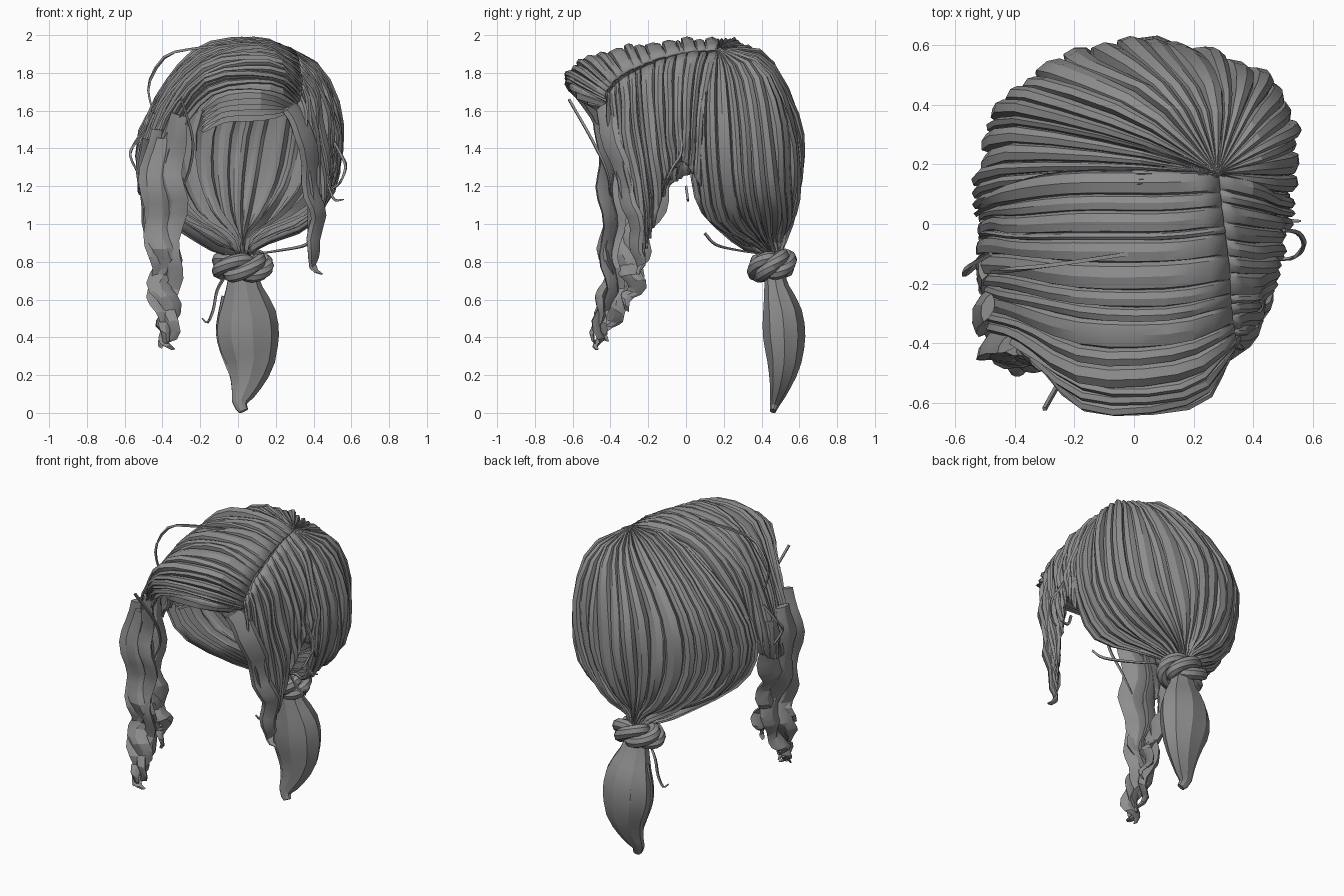
import bpy, bmesh, math, random
from mathutils import Vector as V

random.seed(4)
hair = bpy.data.materials.new("grey_hair")
hair.diffuse_color = (0.27, 0.27, 0.27, 1)
CENTRE = V((0, 0.05, 1.4))


def spline(pts, t):
    """Point on a smooth curve through pts (vectors or numbers), t in 0..1."""
    n = len(pts) - 1
    i = min(int(t * n), n - 1)
    f = t * n - i
    b, c = pts[i], pts[i + 1]
    a = pts[i - 1] if i else b * 2 - c
    d = pts[i + 2] if i + 2 <= n else c * 2 - b
    return 0.5 * (2 * b + (c - a) * f + (2 * a - 5 * b + 4 * c - d) * f * f
                  + (3 * b - a - 3 * c + d) * f ** 3)


def skin(name, rows, wrap=False, closed=False, caps=False, thick=0, angle=24):
    """Quads over a grid of points; wrap joins each row, closed joins last row to first."""
    bm = bmesh.new()
    grid = [[bm.verts.new(p) for p in r] for r in rows]
    n, m = len(grid), len(grid[0])
    for i in range(n if closed else n - 1):
        for j in range(m if wrap else m - 1):
            a, b = grid[i], grid[(i + 1) % n]
            k = (j + 1) % m
            bm.faces.new((a[j], a[k], b[k], b[j]))
    if caps:
        bm.faces.new(grid[0])
        bm.faces.new(grid[-1])
    if wrap:
        bmesh.ops.recalc_face_normals(bm, faces=bm.faces)
    else:
        bm.normal_update()
        if sum(f.normal.dot(f.calc_center_median() - CENTRE) * f.calc_area() for f in bm.faces) < 0:
            bmesh.ops.reverse_faces(bm, faces=bm.faces)
    me = bpy.data.meshes.new(name)
    bm.to_mesh(me)
    bm.free()
    me.materials.append(hair)
    ob = bpy.data.objects.new(name, me)
    bpy.context.collection.objects.link(ob)
    if thick:
        mod = ob.modifiers.new("thickness", 'SOLIDIFY')
        mod.thickness, mod.offset = thick, -1
    bpy.ops.object.select_all(action='DESELECT')
    ob.select_set(True)
    bpy.context.view_layer.objects.active = ob
    bpy.ops.object.shade_smooth_by_angle(angle=math.radians(angle))
    return ob


def sheet(name, guides, strands, steps=13, amp=0.03, end_amp=0.4):
    """Shell of overlapping strands blended between guide curves."""
    guides = [[V(p) for p in g] for g in guides]
    edges = [0] + [(k + random.uniform(-.32, .32)) / strands for k in range(1, strands)] + [1]
    across = []
    for k in range(strands):
        lift, phase = random.uniform(.6, 1.25), random.uniform(0, 6.3)
        for f, h in ((0, -.2), (.12, .45), (.5, .8), (.93, .55)):
            across.append((edges[k] + f * (edges[k + 1] - edges[k]), h * lift, phase))

    def base(s, t):
        return spline([spline(g, t) for g in guides], s)
    rows = []
    for s, h, ph in across:
        row = []
        for i in range(steps + 1):
            t = i / steps
            p = base(s, t)
            e = 0.02
            du = base(min(s + e, 1), t) - base(max(s - e, 0), t)
            dv = base(s, min(t + e, 1)) - base(s, max(t - e, 0))
            nrm = du.cross(dv)
            nrm = nrm.normalized() if nrm.length > 1e-7 else (p - CENTRE).normalized()
            if nrm.dot(p - CENTRE) < 0:
                nrm = -nrm
            env = min(1, t * 5 + .25) * min(1, (1 - t) * 5 + end_amp)
            row.append(p + nrm * amp * env * (h - .45 + .25 * math.sin(t * 15 + ph)))
        rows.append(row)
    return skin(name, rows, thick=0.015)


def lock(name, pts, widths, side, flat=0.45, steps=16, sides=8, wave=0.0, ridge=0.0, phase=0.0):
    """Tapering lock swept along a path; side is the wide direction."""
    pts = [V(p) for p in pts]
    rows = []
    for i in range(steps + 1):
        t = i / steps
        c = spline(pts, t)
        tan = (spline(pts, min(t + .02, 1)) - spline(pts, max(t - .02, 0))).normalized()
        x = V(side)
        x = (x - tan * x.dot(tan)).normalized()
        y = tan.cross(x)
        w = max(spline(widths, t), .003)
        c = c + (x * math.sin(t * 25 + phase) + y * math.cos(t * 25 + phase)) * wave * min(1, t * 3)
        row = []
        for j in range(sides):
            a = math.tau * j / sides
            r = w * (1 - ridge * (j % 2))
            row.append(c + x * r * math.cos(a) + y * r * flat * math.sin(a))
        rows.append(row)
    return skin(name, rows, wrap=True, caps=True)


# Back of the hair: strands from the crown gathered at the tie
C, T = (.28, .17, 1.93), (.02, .46, .82)
back = [
    [(.42, .08, 1.78), (.51, .05, 1.5), (.51, .06, 1.25), (.4, .11, 1.02), (.2, .3, .91)],
    [(.45, .24, 1.8), (.54, .28, 1.52), (.52, .3, 1.22), (.37, .34, 1.02), (.15, .4, .92)],
    [(.4, .38, 1.82), (.46, .47, 1.52), (.41, .5, 1.2), (.24, .51, 1.02), (.09, .49, .92)],
    [(.24, .42, 1.85), (.14, .58, 1.57), (.09, .61, 1.3), (.05, .58, 1.06), (.03, .52, .93)],
    [(.06, .42, 1.9), (-.2, .54, 1.6), (-.24, .56, 1.3), (-.16, .54, 1.06), (-.03, .5, .92)],
    [(-.02, .3, 1.95), (-.38, .4, 1.65), (-.45, .38, 1.32), (-.32, .41, 1.06), (-.09, .45, .91)],
    [(-.05, .2, 1.96), (-.44, .2, 1.63), (-.52, .16, 1.3), (-.4, .21, 1.05), (-.14, .35, .9)],
    [(-.05, .12, 1.95), (-.45, .06, 1.6), (-.52, .02, 1.3), (-.42, .08, 1.06), (-.18, .28, .88)]]
ring = [V((.02, .46, .84)) + V((math.cos(a), math.sin(a), 0)) * .05
        for a in [math.radians(-40 + 260 * k / 7) for k in range(8)]]
sheet("back_hair", [[C] + g + [r] for g, r in zip(back, ring)], 26, steps=15, amp=.038)

# Top hair swept from the parting over to the left, rolled under at the front
sweep = [
    [(.28, .18, 1.92), (.08, .18, 1.98), (-.2, .18, 1.92), (-.4, .15, 1.72), (-.49, .1, 1.48), (-.52, .08, 1.28)],
    [(.3, .02, 1.92), (.1, 0, 1.98), (-.18, 0, 1.92), (-.4, -.01, 1.72), (-.49, 0, 1.46), (-.52, -.02, 1.25)],
    [(.32, -.15, 1.88), (.12, -.18, 1.96), (-.16, -.18, 1.91), (-.39, -.15, 1.7), (-.5, -.14, 1.42), (-.53, -.14, 1.17)],
    [(.33, -.3, 1.82), (.13, -.36, 1.93), (-.15, -.36, 1.88), (-.37, -.3, 1.66), (-.48, -.27, 1.4), (-.51, -.26, 1.15)],
    [(.34, -.4, 1.74), (.17, -.53, 1.86), (-.14, -.55, 1.83), (-.35, -.42, 1.61), (-.45, -.37, 1.38), (-.47, -.36, 1.15)],
    [(.33, -.43, 1.67), (.2, -.61, 1.77), (-.13, -.63, 1.76), (-.31, -.48, 1.57), (-.4, -.43, 1.36), (-.42, -.42, 1.15)],
    [(.31, -.4, 1.63), (.18, -.57, 1.71), (-.1, -.59, 1.69), (-.26, -.47, 1.55), (-.34, -.44, 1.36), (-.38, -.42, 1.15)]]
sheet("swept_top_hair", sweep, 17, steps=14, amp=.035)

# Curled ends tucked inside the front roll
for k in range(5):
    d = k * .028
    lock("roll_curl", [(.3, -.36 + d, 1.63), (.14, -.54 + d * 2, 1.7 - d), (-.06, -.53 + d * 2, 1.69 - d),
                       (-.19, -.45 + d, 1.6 - d)], [.03, .05, .05, .01], (0, .6, .8), steps=8, sides=6)

# Right side from the parting, with a short lock in front of the ear
right = [
    [(.28, .18, 1.92), (.42, .14, 1.81), (.5, .1, 1.62), (.53, .09, 1.48), (.53, .08, 1.35), (.51, .08, 1.2)],
    [(.3, .02, 1.91), (.41, 0, 1.8), (.49, -.01, 1.62), (.51, -.01, 1.5), (.51, -.01, 1.42), (.5, -.02, 1.33)],
    [(.32, -.13, 1.87), (.41, -.14, 1.75), (.47, -.13, 1.58), (.48, -.12, 1.42), (.48, -.1, 1.3), (.46, -.1, 1.2)],
    [(.33, -.27, 1.81), (.4, -.26, 1.69), (.43, -.25, 1.5), (.46, -.21, 1.28), (.45, -.19, 1.08), (.42, -.2, .92)],
    [(.34, -.36, 1.75), (.37, -.35, 1.64), (.4, -.34, 1.46), (.42, -.29, 1.22), (.42, -.25, 1), (.4, -.23, .82)],
    [(.34, -.42, 1.68), (.34, -.42, 1.6), (.35, -.4, 1.45), (.37, -.35, 1.2), (.39, -.28, .98), (.4, -.24, .8)]]
sheet("right_side_hair", right, 13, steps=13, amp=.035)
lock("right_front_lock", [(.27, -.43, 1.62), (.35, -.4, 1.48), (.39, -.32, 1.2), (.42, -.27, 1.0),
                          (.39, -.25, .82), (.44, -.24, .73)],
     [.06, .07, .06, .055, .04, .006], (.6, .6, 0), wave=.012)

# Long wavy locks on the left
left = [
    ([(-.31, -.47, 1.58), (-.36, -.42, 1.3), (-.35, -.42, 1), (-.37, -.4, .7), (-.36, -.46, .45), (-.4, -.46, .34)], (.8, -.4, 0)),
    ([(-.42, -.4, 1.5), (-.46, -.39, 1.2), (-.42, -.39, .9), (-.42, -.39, .65), (-.39, -.46, .45), (-.36, -.46, .33)], (.7, .6, 0)),
    ([(-.49, -.28, 1.45), (-.5, -.29, 1.2), (-.43, -.32, .9), (-.38, -.31, .66), (-.4, -.4, .5), (-.39, -.43, .38)], (.3, 1, 0)),
    ([(-.5, -.14, 1.42), (-.48, -.17, 1.18), (-.42, -.25, .95), (-.36, -.28, .78), (-.33, -.28, .65), (-.34, -.33, .55)], (.2, 1, 0)),
    ([(-.38, -.42, 1.45), (-.42, -.42, 1.15), (-.38, -.42, .88), (-.4, -.42, .68), (-.36, -.47, .5), (-.41, -.48, .36)], (1, .2, 0))]
for k, (p, d) in enumerate(left):
    lock("left_long_lock", p, [.05, .085, .075, .065, .045, .012], d, wave=.022, steps=22, phase=k * .5, ridge=.12)

# Twisted hair tie: three strands coiled round a ring
for k in range(3):
    def coil(a):
        m = 1.6667 * a + math.tau * k / 3
        r = .085 + .035 * math.cos(m)
        return V((.02 + 1.12 * r * math.cos(a), .455 + .82 * r * math.sin(a),
                  .78 + .042 * math.sin(m) + .15 * r * math.sin(a)))
    rows = []
    for i in range(37):
        a = math.tau * i / 36
        tan = (coil(a + .02) - coil(a - .02)).normalized()
        x = (V((0, 0, 1)) - tan * tan.z).normalized()
        y = tan.cross(x)
        rows.append([coil(a) + .037 * (x * math.cos(b) + y * math.sin(b))
                     for b in [math.tau * j / 8 for j in range(8)]])
    skin("twisted_tie", rows, wrap=True, caps=True, angle=40)

# Ponytail below the tie
lock("ponytail", [(.02, .46, .8), (.03, .48, .66), (.045, .51, .53), (.05, .52, .4), (.06, .52, .27),
                  (.04, .5, .15), (.01, .475, .06), (.03, .46, .01)],
     [.06, .1, .155, .167, .135, .085, .045, .025], (1, 0, 0), flat=.68, steps=14, sides=18, ridge=.07)

# Loose stray hairs
strays = [
    [(-.02, -.1, 1.95), (-.22, -.13, 1.93), (-.38, -.15, 1.89), (-.47, -.16, 1.75), (-.46, -.16, 1.63), (-.42, -.15, 1.55)],
    [(-.48, -.1, 1.52), (-.55, -.14, 1.42), (-.57, -.17, 1.36), (-.53, -.14, 1.27), (-.5, -.1, 1.2)],
    [(.5, -.02, 1.45), (.55, -.03, 1.36), (.57, -.07, 1.3), (.54, -.11, 1.22), (.49, -.12, 1.18)],
    [(.48, 0, 1.2), (.51, .01, 1.13), (.56, .01, 1.13)],
    [(-.06, .46, .74), (-.11, .47, .65), (-.13, .47, .55), (-.16, .46, .48), (-.19, .45, .5)],
    [(-.08, .5, .62), (-.11, .5, .42), (-.06, .5, .25), (.01, .48, .1)],
    [(-.3, -.62, 1.66), (-.24, -.5, 1.45), (-.26, -.42, 1.28), (-.32, -.4, 1.15)],
    [(.4, .1, .95), (.36, .16, .89), (.22, .28, .86), (.08, .42, .84)]]
for p in strays:
    lock("stray_hair", p, [.009, .009, .005], (.5, .6, .6), flat=1, sides=4, steps=12)
